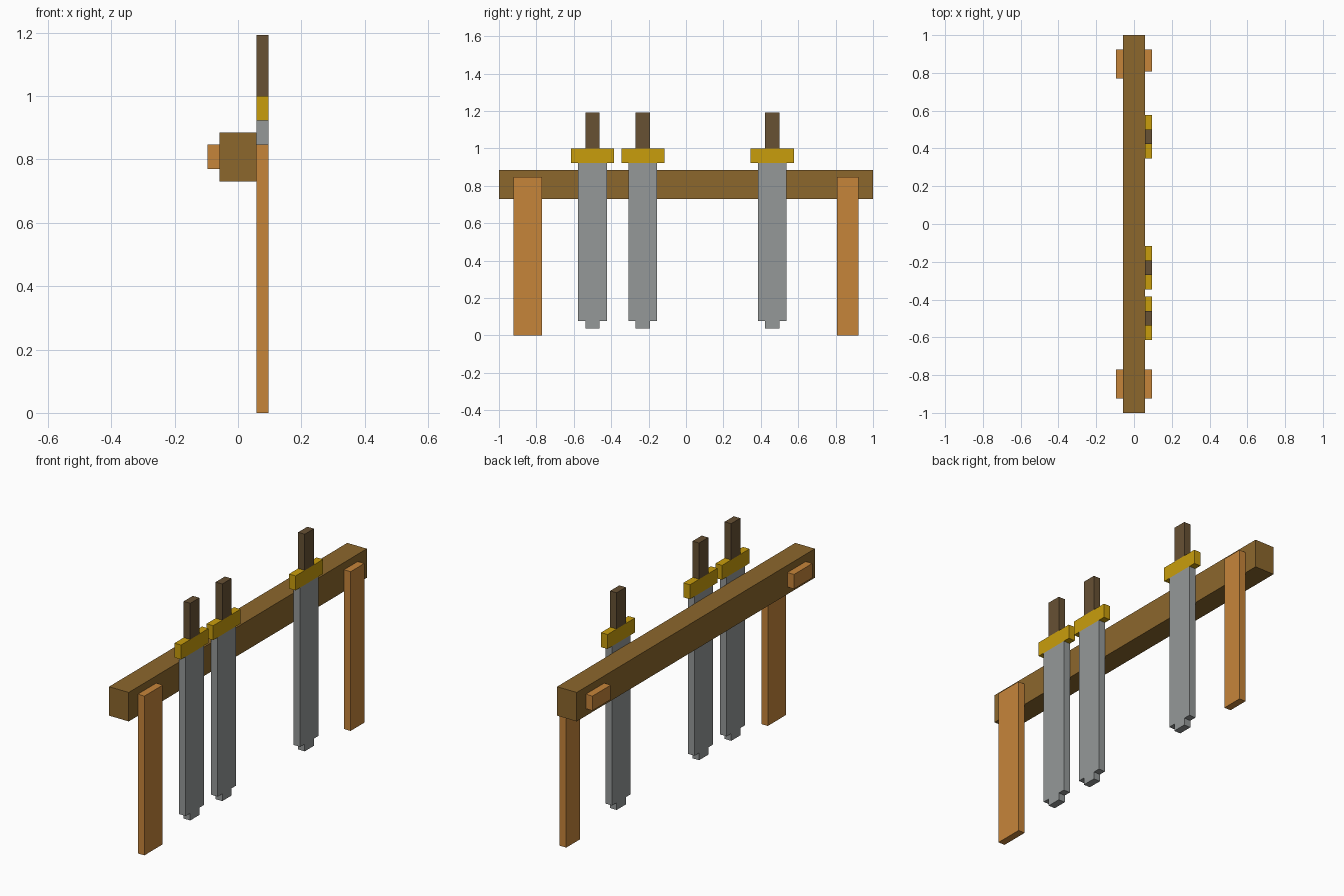
import bpy, bmesh

if "Cube" in bpy.data.objects:
    bpy.data.objects.remove(bpy.data.objects["Cube"])

U = 2 / 52  # block grid unit


def material(name, rgb):
    lin = [((c / 255 + 0.055) / 1.055) ** 2.4 if c > 10 else c / 255 / 12.92 for c in rgb]
    m = bpy.data.materials.new(name)
    m.diffuse_color = (*lin, 1)
    m.use_nodes = True
    m.node_tree.nodes["Principled BSDF"].inputs["Base Color"].default_value = m.diffuse_color
    return m


beam_wood = material("beam wood", (140, 103, 44))
post_wood = material("post wood", (198, 133, 58))
steel = material("steel", (149, 153, 153))
brass = material("brass", (201, 157, 12))
grip_leather = material("grip leather", (103, 81, 52))


def extrude(name, outline, x0, x1, mat):
    """Extrude a (y, z) outline from x0 to x1; all in grid units."""
    bm = bmesh.new()
    face = bm.faces.new([bm.verts.new((x0 * U, y * U, z * U)) for y, z in outline])
    res = bmesh.ops.extrude_face_region(bm, geom=[face])
    for v in res["geom"]:
        if isinstance(v, bmesh.types.BMVert):
            v.co.x = x1 * U
    bmesh.ops.recalc_face_normals(bm, faces=bm.faces)
    me = bpy.data.meshes.new(name)
    bm.to_mesh(me)
    bm.free()
    me.materials.append(mat)
    ob = bpy.data.objects.new(name, me)
    bpy.context.collection.objects.link(ob)
    return ob


def box(name, x0, x1, y0, y1, z0, z1, mat):
    return extrude(name, [(y0, z0), (y1, z0), (y1, z1), (y0, z1)], x0, x1, mat)


# Rack: crossbeam, two posts on the right side, pegs on the left side
box("crossbeam", -1.5, 1.5, -26, 26, 19, 23, beam_wood)
box("near_post", 1.5, 2.5, -24, -20, 0, 22, post_wood)
box("far_post", 1.5, 2.5, 21, 24, 0, 22, post_wood)
box("near_peg", -2.5, -1.5, -24, -20, 20, 22, post_wood)
box("far_peg", -2.5, -1.5, 20, 24, 20, 22, post_wood)

# Three swords hanging point down against the beam
for i, c in enumerate((-13, -6, 12), 1):
    half = [(1, 1), (1, 2), (2, 2), (2, 24)]
    outline = [(c + y, z) for y, z in half] + [(c - y, z) for y, z in reversed(half)]
    extrude(f"sword_{i}_blade", outline, 1.5, 2.5, steel)
    box(f"sword_{i}_guard", 1.5, 2.5, c - 3, c + 3, 24, 26, brass)
    box(f"sword_{i}_grip", 1.5, 2.5, c - 1, c + 1, 26, 31, grip_leather)
